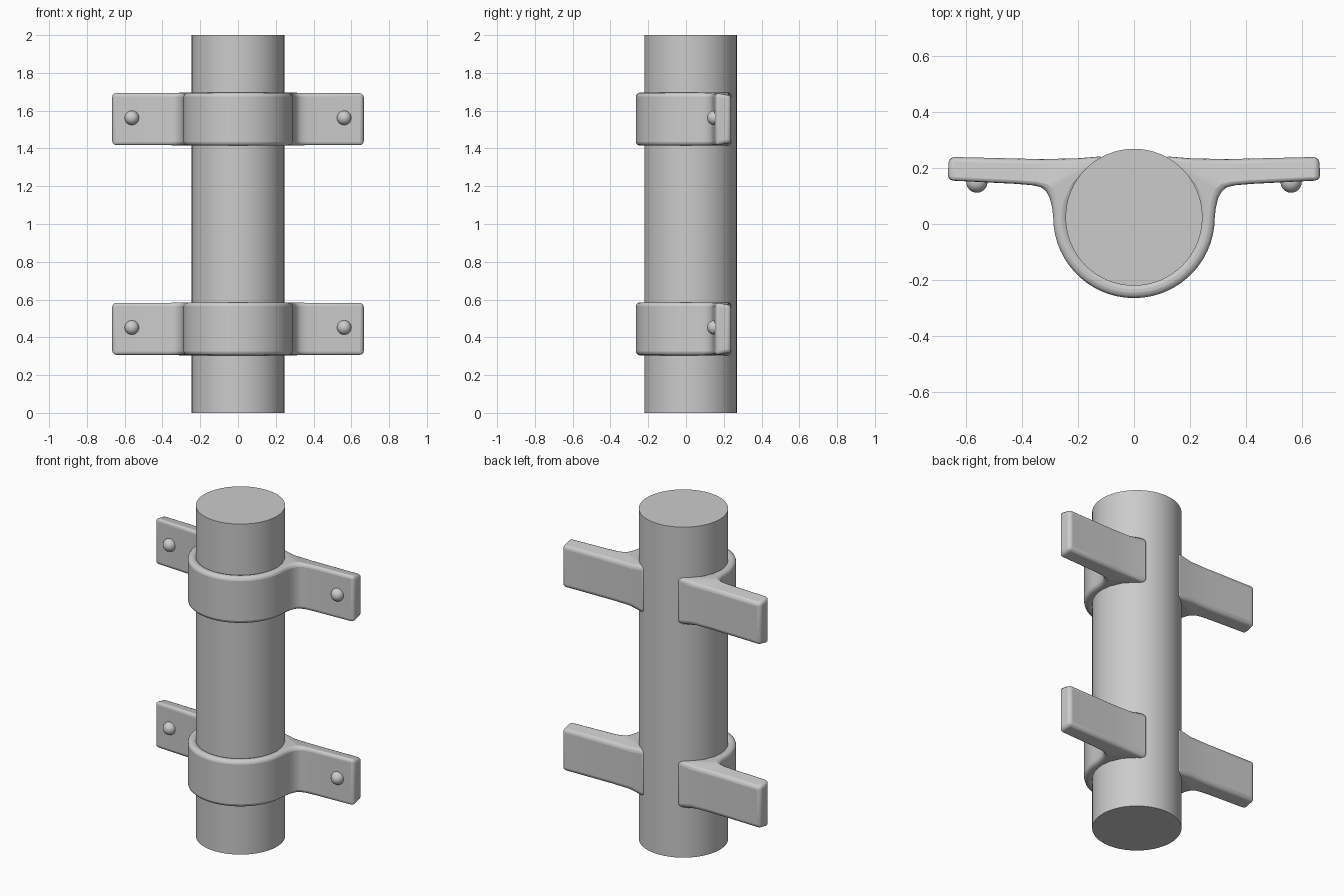
import bpy, bmesh
from math import sin, cos, radians

if "Cube" in bpy.data.objects:
    bpy.data.objects.remove(bpy.data.objects["Cube"])

PIPE_Y = 0.024
BAND_Z = (0.445, 1.555)
HALF_H = 0.14


def smooth(obj, angle=35):
    bpy.ops.object.select_all(action='DESELECT')
    obj.select_set(True)
    bpy.context.view_layer.objects.active = obj
    bpy.ops.object.shade_smooth_by_angle(angle=radians(angle))


def polar(r, deg):
    a = radians(deg)
    return (r * cos(a), PIPE_Y + r * sin(a))


def make_bracket(name, z):
    # (front point, back point) pairs from the front centre out to the tab end
    half = [(polar(0.289, d), polar(0.238, d)) for d in range(-90, 1, 6)]
    half += [
        ((0.293, 0.060), polar(0.238, 15)),
        ((0.301, 0.092), polar(0.238, 35)),
        ((0.314, 0.117), polar(0.238, 52)),
        ((0.333, 0.132), (0.105, 0.243)),
        ((0.365, 0.139), (0.200, 0.235)),
        ((0.430, 0.144), (0.330, 0.232)),
        ((0.667, 0.156), (0.662, 0.240)),
    ]
    mirrored = [((-f[0], f[1]), (-b[0], b[1])) for f, b in half[:0:-1]]
    bm = bmesh.new()
    rings = []
    n = len(mirrored) + len(half)
    for i, (f, b) in enumerate(mirrored + half):
        # the back of each tab is slightly lower than its front
        inset = 0.015 if min(i, n - 1 - i) < 3 else 0.0
        hb = HALF_H - inset
        rings.append([bm.verts.new(p) for p in (
            (f[0], f[1], z - HALF_H), (f[0], f[1], z + HALF_H),
            (b[0], b[1], z + hb), (b[0], b[1], z - hb))])
    for r0, r1 in zip(rings, rings[1:]):
        for k in range(4):
            m = (k + 1) % 4
            bm.faces.new((r0[k], r0[m], r1[m], r1[k]))
    bm.faces.new(rings[0])
    bm.faces.new(rings[-1])
    bmesh.ops.recalc_face_normals(bm, faces=bm.faces)
    mesh = bpy.data.meshes.new(name)
    bm.to_mesh(mesh)
    bm.free()
    obj = bpy.data.objects.new(name, mesh)
    bpy.context.collection.objects.link(obj)
    smooth(obj)
    bev = obj.modifiers.new("rounded_edges", 'BEVEL')
    bev.width = 0.02
    bev.segments = 3
    bev.limit_method = 'ANGLE'
    bev.angle_limit = radians(50)


# Pipe
bpy.ops.mesh.primitive_cylinder_add(vertices=64, radius=0.245, depth=2,
                                    location=(0, PIPE_Y, 1))
pipe = bpy.context.object
pipe.name = "pipe"
smooth(pipe)

# Two strap brackets with a rivet in each tab
for label, z in zip(("lower", "upper"), BAND_Z):
    make_bracket(label + "_bracket", z)
    for side, x in (("left", -0.562), ("right", 0.562)):
        bpy.ops.mesh.primitive_uv_sphere_add(segments=24, ring_count=16, radius=0.038,
                                             location=(x, 0.15, z + 0.007))
        rivet = bpy.context.object
        rivet.name = f"{label}_{side}_rivet"
        smooth(rivet)
